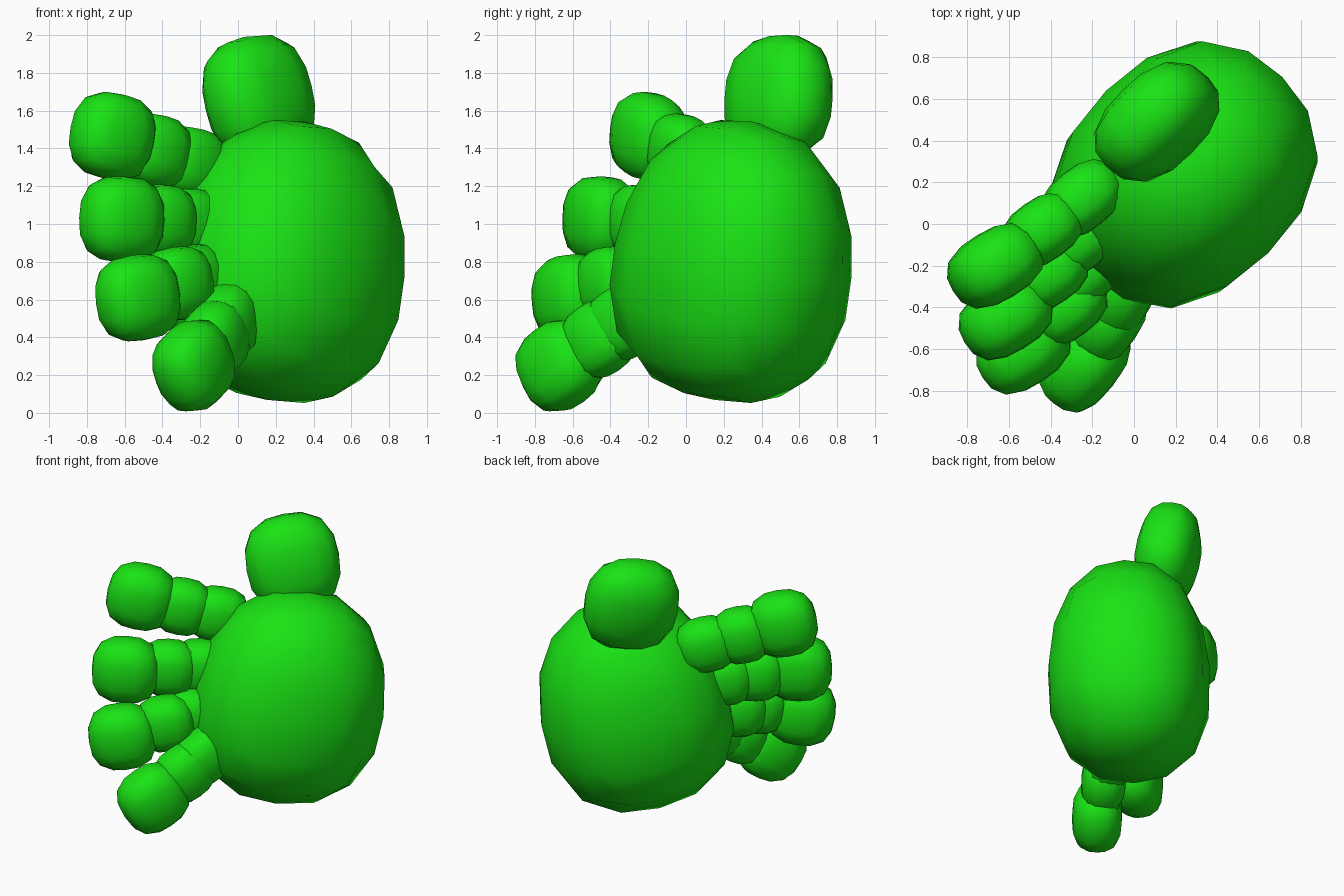
import bpy, bmesh
from math import tan, pi, radians
from mathutils import Vector, Euler

if "Cube" in bpy.data.objects:
    bpy.data.objects.remove(bpy.data.objects["Cube"])

green = bpy.data.materials.new("green")
green.diffuse_color = (0.01, 0.77, 0.007, 1)
green.use_nodes = True
green.node_tree.nodes["Principled BSDF"].inputs["Base Color"].default_value = green.diffuse_color


def blob(name, center, half, yaw=0, pitch=0, roll=0, power=2.7, taper=0.0):
    """Rounded box: a gridded cube pushed onto a superellipsoid."""
    bm = bmesh.new()
    bmesh.ops.create_cube(bm, size=2)
    bmesh.ops.subdivide_edges(bm, edges=bm.edges[:], cuts=3, use_grid_fill=True)
    rot = Euler((radians(roll), radians(pitch), radians(yaw)), 'XYZ').to_matrix()
    for v in bm.verts:
        p = Vector([tan(c * pi / 4) for c in v.co])
        p /= sum(abs(c) ** power for c in p) ** (1 / power)
        k = 1 + taper * p.z
        p = Vector((p.x * half[0] * k, p.y * half[1] * k, p.z * half[2]))
        v.co = rot @ p + Vector(center)
    for f in bm.faces:
        f.smooth = True
    mesh = bpy.data.meshes.new(name)
    bm.to_mesh(mesh)
    bm.free()
    mesh.materials.append(green)
    ob = bpy.data.objects.new(name, mesh)
    bpy.context.collection.objects.link(ob)
    return ob


# Palm and thumb, both turned to the diagonal
blob("palm", (0.255, 0.25, 0.805), (0.65, 0.55, 0.75), yaw=45, pitch=11, power=2.35, taper=-0.08)
blob("thumb", (0.11, 0.49, 1.665), (0.32, 0.21, 0.335), yaw=45, roll=-11, pitch=-8, power=2.6)

# Fingers: knuckle, middle and tip centres, tip yaw, pitch
fingers = {
    "index_finger": [(-0.25, 0.12, 1.32), (-0.44, -0.03, 1.385), (-0.665, -0.2, 1.465), 31, 12],
    "middle_finger": [(-0.26, -0.07, 1.0), (-0.41, -0.24, 1.015), (-0.615, -0.45, 1.025), 31, 2],
    "ring_finger": [(-0.25, -0.24, 0.70), (-0.32, -0.40, 0.685), (-0.53, -0.61, 0.61), 33, -8],
    "little_finger": [(-0.055, -0.33, 0.48), (-0.12, -0.465, 0.39), (-0.235, -0.67, 0.25), 52, -30],
}
segments = [("knuckle", (0.205, 0.15, 0.19), 8),
            ("middle", (0.195, 0.15, 0.195), 4),
            ("tip", (0.23, 0.17, 0.228), 0)]
for name, (*centers, yaw, pitch) in fingers.items():
    for c, (part, half, turn) in zip(centers, segments):
        blob(f"{name}_{part}", c, half, yaw=yaw + turn, pitch=pitch)
